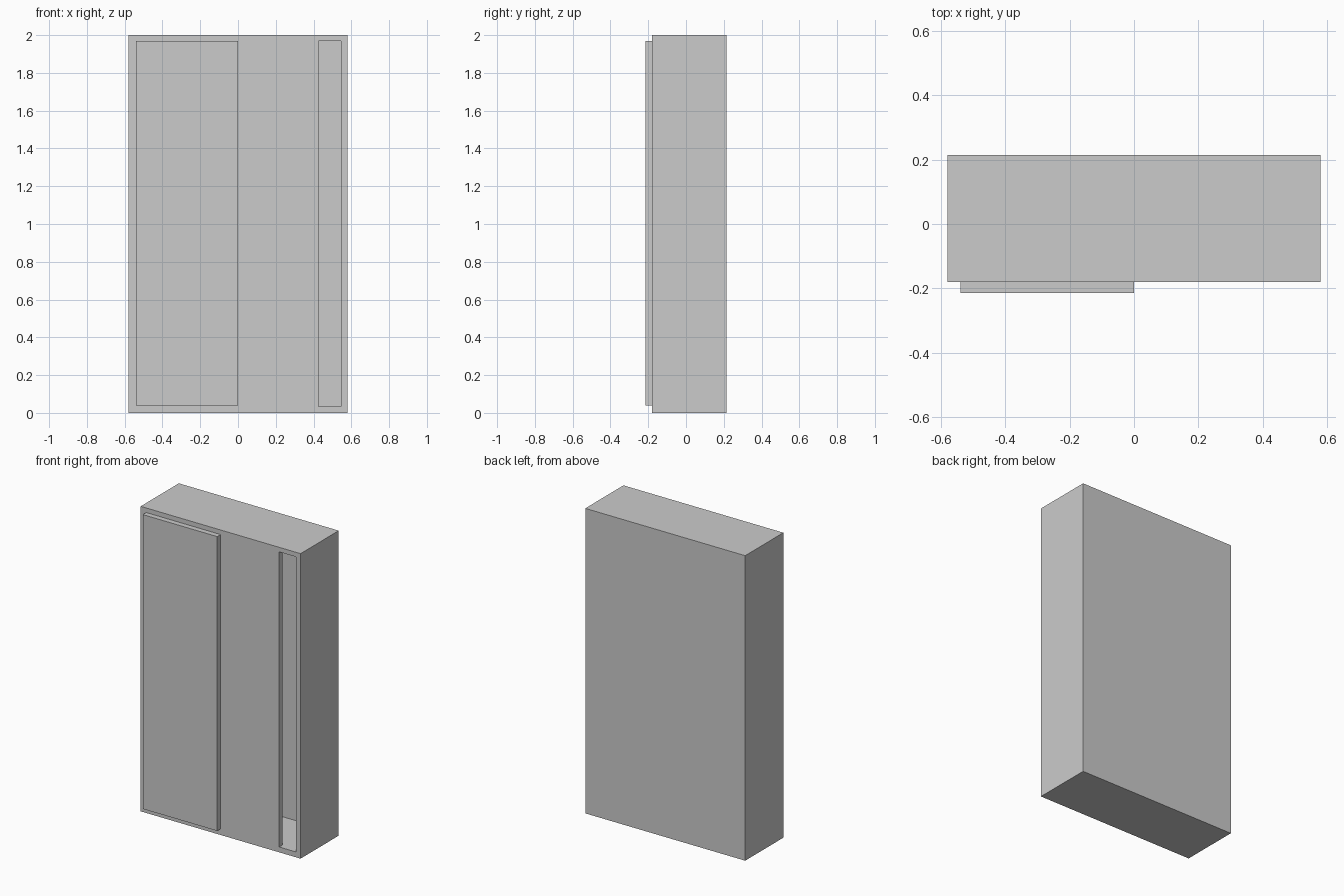
import bpy, bmesh

if "Cube" in bpy.data.objects:
    bpy.data.objects.remove(bpy.data.objects["Cube"])


def prism(name, profile, z0, z1):
    """Extrude an xy outline from z0 to z1."""
    bm = bmesh.new()
    face = bm.faces.new([bm.verts.new((x, y, z0)) for x, y in profile])
    top = bmesh.ops.extrude_face_region(bm, geom=[face])["geom"]
    bmesh.ops.translate(bm, vec=(0, 0, z1 - z0),
                        verts=[g for g in top if isinstance(g, bmesh.types.BMVert)])
    bmesh.ops.recalc_face_normals(bm, faces=bm.faces)
    mesh = bpy.data.meshes.new(name)
    bm.to_mesh(mesh)
    bm.free()
    obj = bpy.data.objects.new(name, mesh)
    bpy.context.collection.objects.link(obj)
    return obj


def rect(x0, x1, y0, y1):
    return [(x0, y0), (x1, y0), (x1, y1), (x0, y1)]


FRONT, BACK, WALL = -0.18, 0.215, 0.035
HALF = 0.58
INNER = HALF - WALL
SLOT = 0.425

# Cabinet carcass
cabinet = prism("cabinet_body", rect(-HALF, HALF, FRONT, BACK), 0, 2)

# Hollow interior, open to the front only through the gap beside the right door
hollow = prism("interior_cutter", [
    (-INNER, FRONT + WALL), (SLOT, FRONT + WALL), (SLOT, FRONT - 0.1),
    (INNER, FRONT - 0.1), (INNER, BACK - WALL), (-INNER, BACK - WALL)],
    WALL, 1.97)
hollow.hide_render = True
hollow.hide_viewport = True
hollow.display_type = 'WIRE'

cut = cabinet.modifiers.new("hollow", 'BOOLEAN')
cut.operation = 'DIFFERENCE'
cut.solver = 'EXACT'
cut.object = hollow

# Left sliding door, standing proud of the front
prism("sliding_door", rect(-0.54, 0, -0.215, FRONT), 0.04, 1.97)
